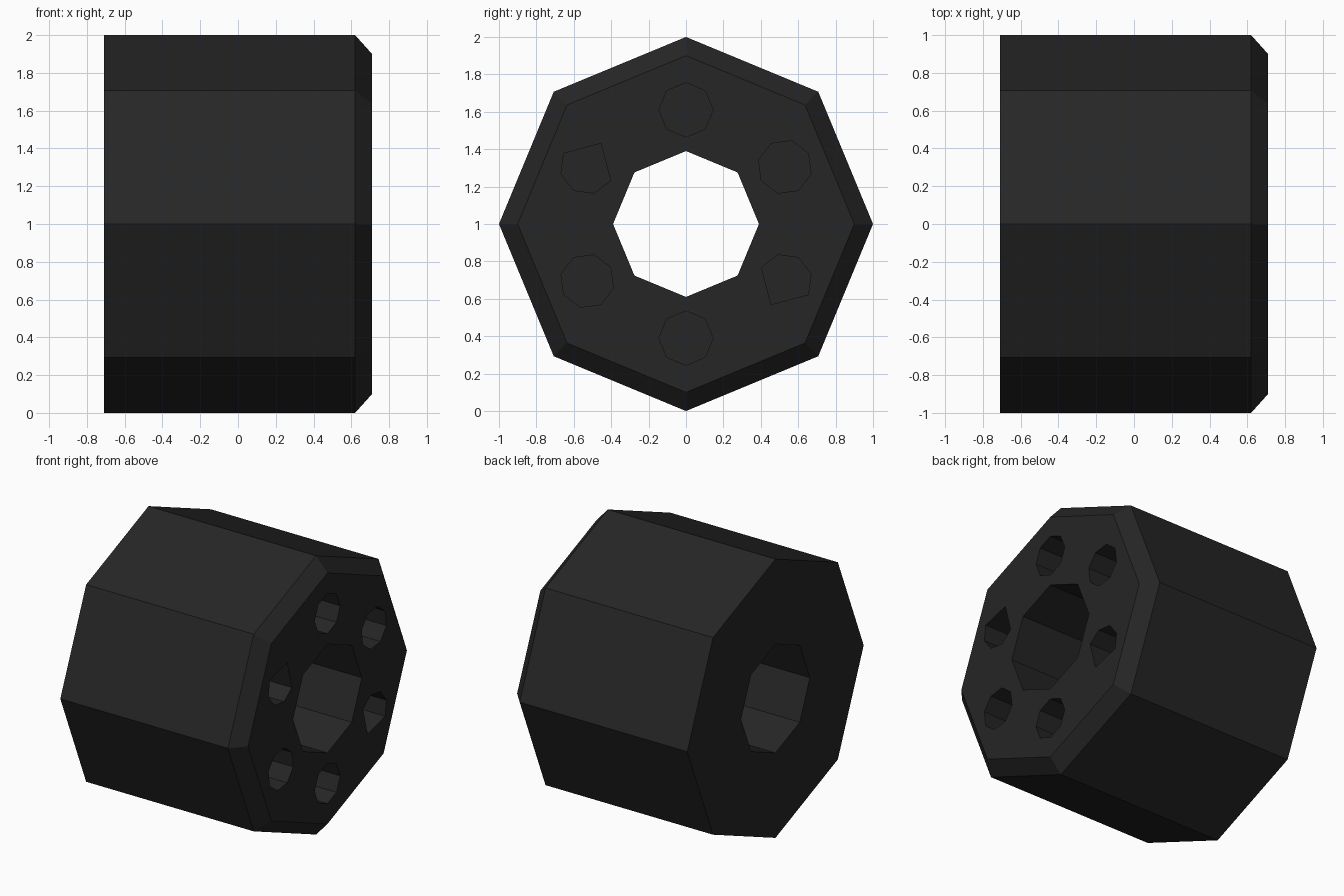
import bpy, bmesh, math

if "Cube" in bpy.data.objects:
    bpy.data.objects.remove(bpy.data.objects["Cube"])

HALF = 0.71          # half length along x
CZ = 1.0             # axis height

mat = bpy.data.materials.new("dark rubber black")
mat.diffuse_color = (0.019, 0.019, 0.019, 1)
mat.use_nodes = True
mat.node_tree.nodes["Principled BSDF"].inputs["Base Color"].default_value = mat.diffuse_color


def make_object(name, bm):
    bmesh.ops.recalc_face_normals(bm, faces=bm.faces)
    mesh = bpy.data.meshes.new(name)
    bm.to_mesh(mesh)
    bm.free()
    mesh.materials.append(mat)
    obj = bpy.data.objects.new(name, mesh)
    bpy.context.collection.objects.link(obj)
    return obj


def octagon(bm, x, r, cy=0.0, cz=CZ, start=0.0, skip=()):
    """Ring of vertices in the yz plane, leaving out skipped corners."""
    angles = [start + math.radians(45 * i) for i in range(8) if i not in skip]
    return [bm.verts.new((x, cy + r * math.cos(a), cz + r * math.sin(a))) for a in angles]


def bridge(bm, a, b):
    n = len(a)
    for i in range(n):
        bm.faces.new((a[i], a[(i + 1) % n], b[(i + 1) % n], b[i]))


# Octagonal body: chamfered outer wall and a through bore
bm = bmesh.new()
rings = [octagon(bm, x, r) for x, r in
         ((-HALF, 1.0), (0.62, 1.0), (HALF, 0.9), (HALF, 0.39), (-HALF, 0.39))]
for i in range(5):
    bridge(bm, rings[i], rings[(i + 1) % 5])
body = make_object("roller_body", bm)

# Six blind holes around the bore, each turned with its position;
# two opposite holes have two squared-off corners
bm = bmesh.new()
for k in range(6):
    a = math.radians(30 + 60 * k)
    cy, cz = 0.61 * math.cos(a), CZ + 0.61 * math.sin(a)
    skip = {2: (5, 7), 5: (5, 7)}.get(k, ())
    inner = octagon(bm, HALF - 0.5, 0.145, cy, cz, a, skip)
    outer = octagon(bm, HALF + 0.1, 0.145, cy, cz, a, skip)
    bridge(bm, inner, outer)
    bm.faces.new(inner)
    bm.faces.new(outer)
cutter = make_object("hole_cutter", bm)
cutter.hide_render = True
cutter.hide_viewport = True

mod = body.modifiers.new("holes", 'BOOLEAN')
mod.operation = 'DIFFERENCE'
mod.solver = 'EXACT'
mod.object = cutter
